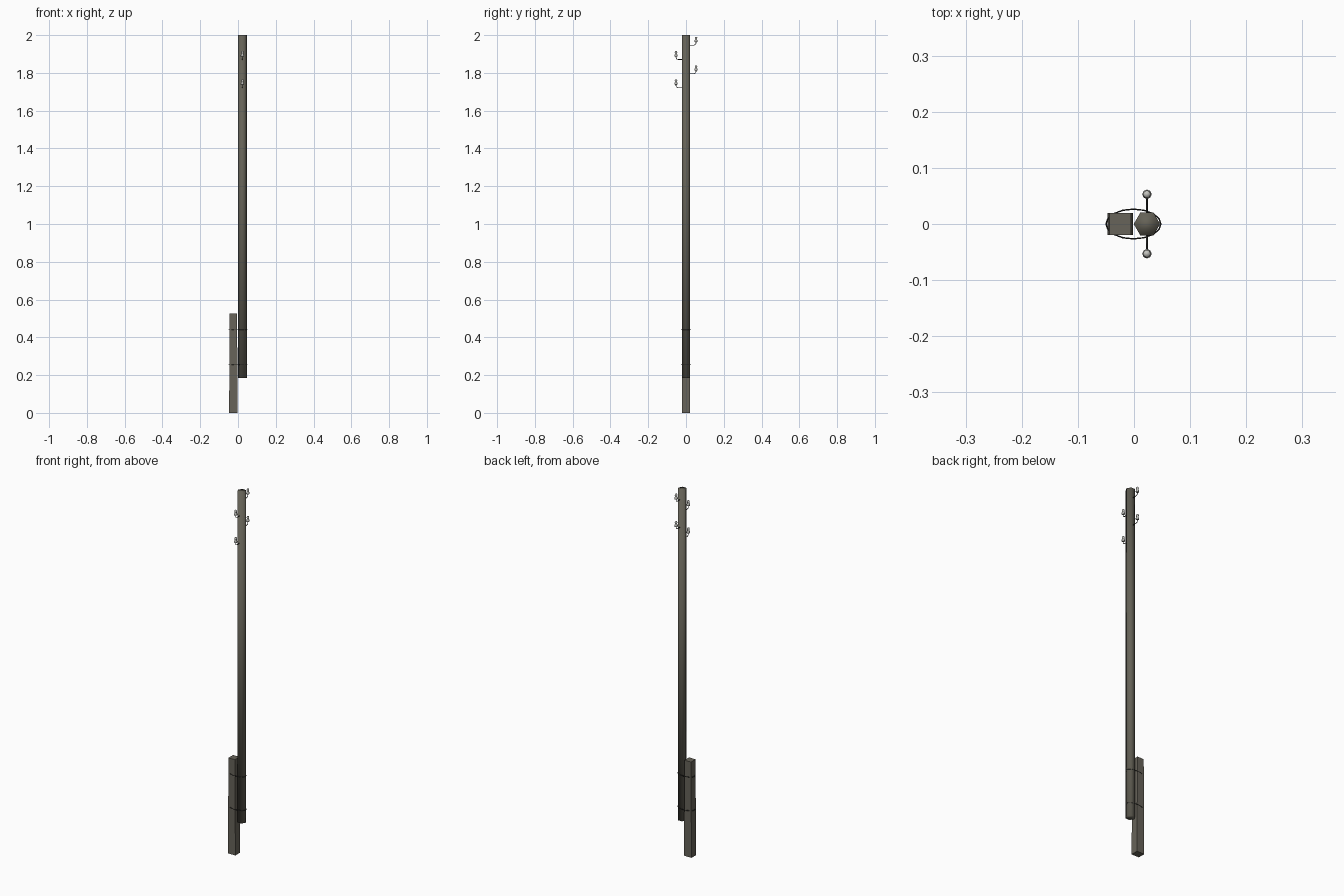
import bpy, bmesh, math
from mathutils import Vector

if "Cube" in bpy.data.objects:
    bpy.data.objects.remove(bpy.data.objects["Cube"])


def material(name, rgb):
    m = bpy.data.materials.new(name)
    m.diffuse_color = (*rgb, 1)
    m.use_nodes = True
    m.node_tree.nodes["Principled BSDF"].inputs["Base Color"].default_value = m.diffuse_color
    return m


WOOD = material("weathered grey wood", (0.13, 0.122, 0.095))
STUB = material("grey stub", (0.135, 0.125, 0.10))
METAL = material("dark metal", (0.035, 0.035, 0.032))
GLASS = material("pale insulator", (0.55, 0.55, 0.52))


def finish(name, bm, mat, smooth=False):
    bmesh.ops.recalc_face_normals(bm, faces=bm.faces)
    me = bpy.data.meshes.new(name)
    bm.to_mesh(me)
    bm.free()
    me.materials.append(mat)
    for p in me.polygons:
        p.use_smooth = smooth
    ob = bpy.data.objects.new(name, me)
    bpy.context.collection.objects.link(ob)
    return ob


def loft(name, rings, mat, smooth=False, closed=False):
    """Skin a series of equal-length rings; cap the ends unless closed."""
    bm = bmesh.new()
    vs = [[bm.verts.new(p) for p in r] for r in rings]
    n = len(rings[0])
    pairs = list(zip(vs, vs[1:])) + ([(vs[-1], vs[0])] if closed else [])
    for a, b in pairs:
        for i in range(n):
            j = (i + 1) % n
            bm.faces.new((a[i], a[j], b[j], b[i]))
    if not closed:
        bm.faces.new(vs[0][::-1])
        bm.faces.new(vs[-1])
    return finish(name, bm, mat, smooth)


def ring(x, y, z, r, n):
    return [(x + r * math.cos(math.tau * i / n),
             y + r * math.sin(math.tau * i / n), z) for i in range(n)]


def tube(name, pts, r, mat, n=6):
    """Thin rod lying in a plane of constant x."""
    rings = []
    for i, p in enumerate(pts):
        t = (Vector(pts[min(i + 1, len(pts) - 1)]) - Vector(pts[max(i - 1, 0)])).normalized()
        u = Vector((1, 0, 0))
        v = t.cross(u)
        rings.append([Vector(p) + r * (math.cos(math.tau * k / n) * u
                      + math.sin(math.tau * k / n) * v) for k in range(n)])
    return loft(name, rings, mat, True)


# Main pole: low-sided, fully smooth so the caps blend into the sides
PX = 0.023
loft("pole", [ring(PX, 0, 0.185, 0.0235, 6), ring(PX, 0, 2.0, 0.0235, 6)], WOOD, True)

# Ground stub: square post, slightly wider at the foot
def rect(z, hx):
    return [(-0.0245 + sx * hx, sy * 0.02, z) for sx, sy in ((-1, -1), (1, -1), (1, 1), (-1, 1))]

loft("stub_post", [rect(0, 0.0225), rect(0.525, 0.0195)], STUB)

# Wire bindings round the pole and stub
for k, z in enumerate((0.255, 0.44)):
    rings = []
    for i in range(16):
        a = math.tau * i / 16
        c, s = math.cos(a), math.sin(a)
        rings.append([((0.049 + dr) * c - 0.001, (0.0265 + dr) * s, z + dz)
                      for dr, dz in ((0.0013, 0), (0, 0.002), (-0.0013, 0), (0, -0.002))])
    loft(f"wire_binding_{k + 1}", rings, METAL, closed=True)

# Hooks and insulators, alternating sides
for k, (side, z) in enumerate(((1, 1.947), (-1, 1.871), (1, 1.796), (-1, 1.721))):
    path = [(0.015, 0), (0.042, 0), (0.050, 0.003), (0.053, 0.010), (0.053, 0.024)]
    tube(f"hook_{k + 1}", [(PX, side * y, z + h) for y, h in path], 0.0018, METAL)
    profile = [(0.005, 0.016), (0.0085, 0.017), (0.0085, 0.023), (0.006, 0.029),
               (0.0055, 0.034), (0.007, 0.038), (0.005, 0.044)]
    loft(f"insulator_{k + 1}",
         [ring(PX, side * 0.053, z + h, r, 8) for r, h in profile], GLASS, True)
